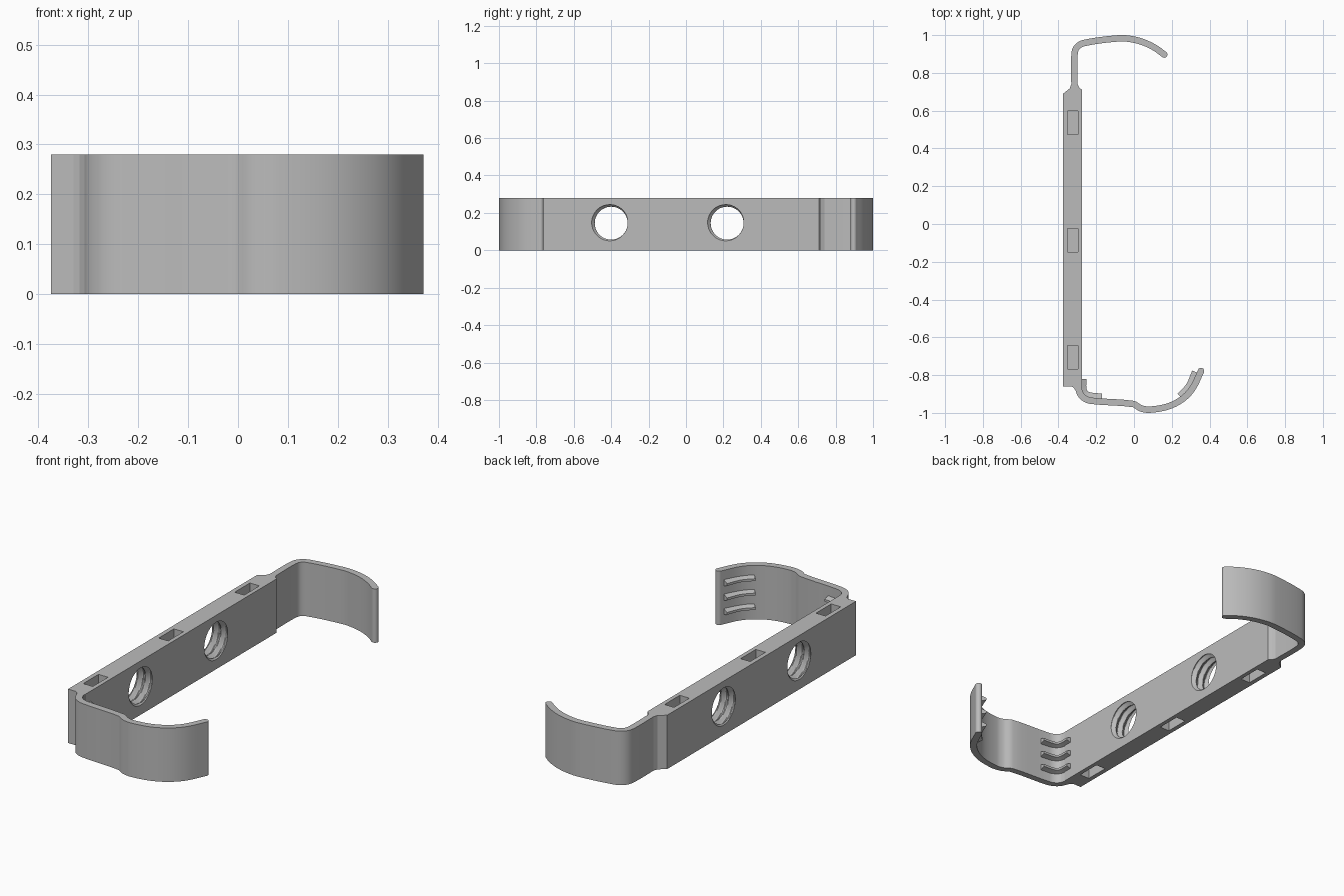
import bpy, bmesh, math
from mathutils import Vector

if "Cube" in bpy.data.objects:
    bpy.data.objects.remove(bpy.data.objects["Cube"])

HEIGHT = 0.28
THICK = 0.034

grey = bpy.data.materials.new("plain grey")
grey.use_nodes = True
colour = (0.5, 0.5, 0.5, 1)
grey.diffuse_color = colour
grey.node_tree.nodes["Principled BSDF"].inputs["Base Color"].default_value = colour


def finish(name, bm):
    bmesh.ops.recalc_face_normals(bm, faces=bm.faces)
    mesh = bpy.data.meshes.new(name)
    bm.to_mesh(mesh)
    bm.free()
    mesh.materials.append(grey)
    ob = bpy.data.objects.new(name, mesh)
    bpy.context.collection.objects.link(ob)
    return ob


def smooth(ob, angle=30):
    bpy.ops.object.select_all(action="DESELECT")
    ob.select_set(True)
    bpy.context.view_layer.objects.active = ob
    bpy.ops.object.shade_smooth_by_angle(angle=math.radians(angle))


def loft(name, rings):
    """Skin a list of closed rings and cap both ends."""
    bm = bmesh.new()
    rows = [[bm.verts.new(p) for p in ring] for ring in rings]
    n = len(rows[0])
    for a, b in zip(rows, rows[1:]):
        for i in range(n):
            j = (i + 1) % n
            bm.faces.new((a[i], a[j], b[j], b[i]))
    bm.faces.new(rows[0])
    bm.faces.new(rows[-1])
    return finish(name, bm)


def curve(points, steps=5):
    """Smooth path through the points."""
    p = [Vector(q) for q in points]
    p = [2 * p[0] - p[1]] + p + [2 * p[-1] - p[-2]]
    out = []
    for a, b, c, d in zip(p, p[1:], p[2:], p[3:]):
        # tangents limited by the span length, so straight runs stay straight
        span = (c - b).length
        tb, tc = (c - a).normalized() * span, (d - b).normalized() * span
        for k in range(steps):
            t = k / steps
            out.append(b * (2*t**3 - 3*t*t + 1) + tb * (t**3 - 2*t*t + t)
                       + c * (3*t*t - 2*t**3) + tc * (t**3 - t*t))
    return out + [p[-2]]


def sweep(name, path, section):
    """Carry a section of (sideways, height) points along a flat path."""
    rings = []
    for i, p in enumerate(path):
        t = (path[min(i + 1, len(path) - 1)] - path[max(i - 1, 0)]).normalized()
        side = Vector((-t.y, t.x))
        rings.append([(p.x + side.x * s, p.y + side.y * s, z) for s, z in section])
    ob = loft(name, rings)
    smooth(ob)
    return ob


def clip(name, path):
    h = THICK / 2
    sweep(name, path, [(-h, 0), (h, 0), (h, HEIGHT), (-h, HEIGHT)])
    # rounded tip
    end = path[-1]
    ring = [(end.x + h * math.cos(a * math.pi / 8), end.y + h * math.sin(a * math.pi / 8))
            for a in range(16)]
    smooth(loft(name + "_tip", [[(x, y, z) for x, y in ring] for z in (0, HEIGHT)]))


# Back bar, necked down at both ends to meet the clips
outline = [(-.375, -.86), (-.33, -.86), (-.318, -.868), (-.308, -.885), (-.275, -.865),
           (-.275, .71), (-.29, .722), (-.298, .74), (-.332, .74), (-.34, .718), (-.375, .69)]
bar = loft("back_bar", [[(x, y, z) for x, y in outline] for z in (0, HEIGHT)])

cutters = []

# Threaded holes
PITCH, SEG, ROWS = 0.042, 48, 40
for y in (-.40, .22):
    rings = []
    for k in range(ROWS + 1):
        x = -.40 + .15 * k / ROWS
        ring = []
        for i in range(SEG):
            phase = (x / PITCH - i / SEG) % 1
            r = 0.088 + 0.017 * min(1, max(0, 2.6 * abs(phase - .5) - .15))
            a = 2 * math.pi * i / SEG
            ring.append((x, y + r * math.cos(a), .145 + r * math.sin(a)))
        rings.append(ring)
    cutters.append(loft("thread_cutter", rings))

# Blind rectangular pockets in the top and bottom edges
for y in (.537, -.087, -.706):
    for z in (0, HEIGHT):
        bpy.ops.mesh.primitive_cube_add(size=1, location=(-.324, y, z))
        box = bpy.context.object
        box.name = "pocket_cutter"
        box.scale = (.055, .125, .12)
        cutters.append(box)

for cutter in cutters:
    cutter.hide_render = True
    mod = bar.modifiers.new("cut", "BOOLEAN")
    mod.operation = "DIFFERENCE"
    mod.solver = "EXACT"
    mod.object = cutter
    bpy.context.view_layer.objects.active = bar
    bpy.ops.object.modifier_apply(modifier=mod.name)
    bpy.data.objects.remove(cutter)
smooth(bar, 20)

# Clips
back_path = curve([(-.315, .73), (-.315, .895), (-.303, .935), (-.265, .958), (-.08, .983),
                   (-.01, .978), (.055, .96), (.115, .93), (.16, .897)])
clip("back_clip", back_path)

front_path = curve([(-.294, -.87), (-.284, -.9), (-.262, -.923), (-.225, -.936), (-.005, -.953),
                    (.035, -.975), (.08, -.983), (.18, -.966), (.257, -.926),
                    (.31, -.87), (.355, -.778)])
clip("front_clip", front_path)

# Grip ribs inside the front corner and the front clip's tip
corner_path = curve([(-.28, -.82), (-.279, -.875), (-.262, -.908), (-.225, -.921), (-.17, -.925)])
tip_path = curve([(.247, -.915), (.297, -.861), (.33, -.785)])
for i in range(3):
    z = .065 + .075 * i
    for name, path, depth in (("corner_rib", corner_path, .028), ("tip_rib", tip_path, .024)):
        sweep(f"{name}_{i + 1}", path,
              [(-.008, z - .018), (depth, z - .006), (depth, z + .006), (-.008, z + .018)])
